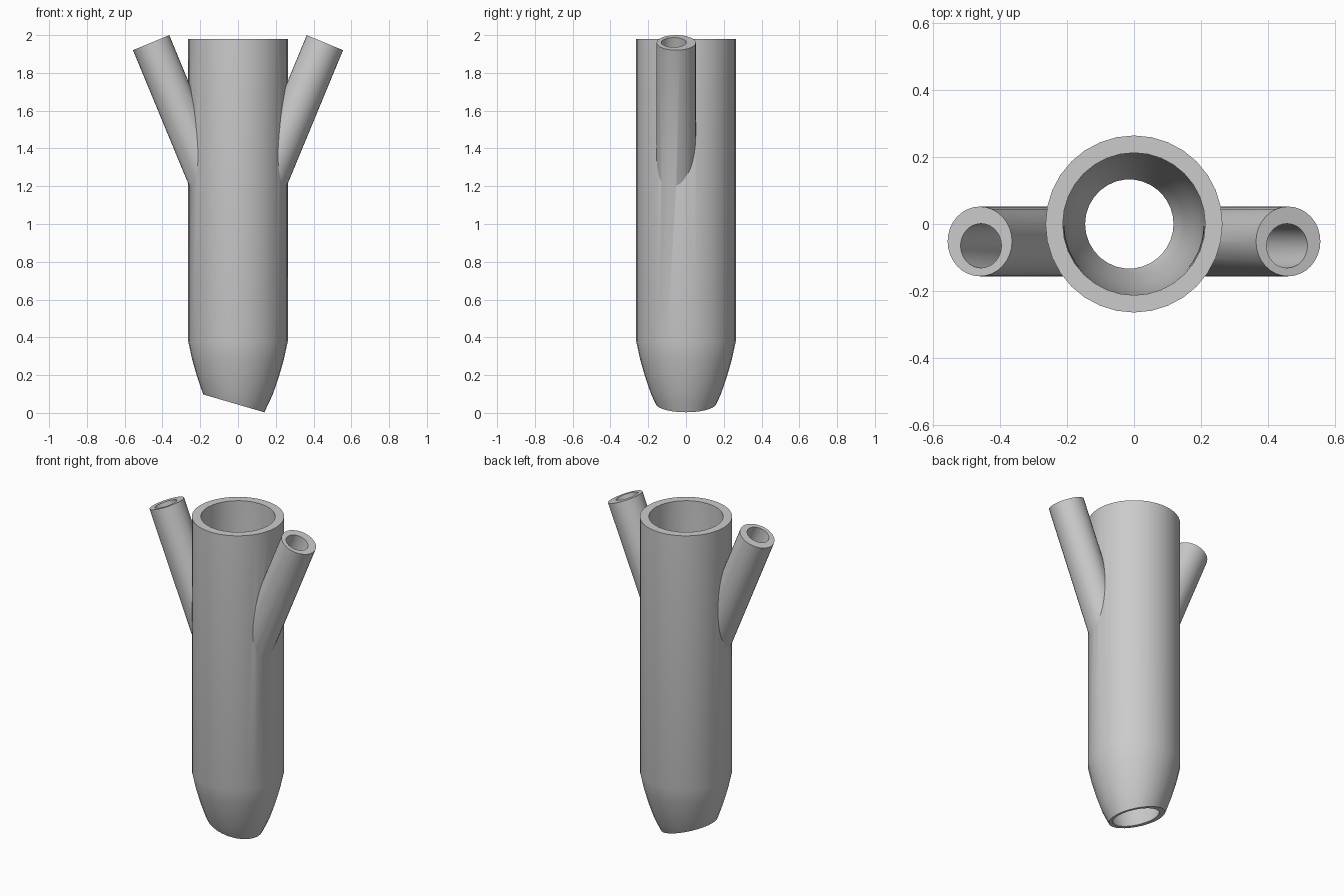
import bpy, bmesh, math
from mathutils import Matrix, Vector

cube = bpy.data.objects.get("Cube")
if cube:
    bpy.data.objects.remove(cube, do_unlink=True)

grey = bpy.data.materials.new("plain grey")
grey.use_nodes = True
colour = (0.6, 0.6, 0.6, 1)
grey.diffuse_color = colour
grey.node_tree.nodes["Principled BSDF"].inputs["Base Color"].default_value = colour

TILT = math.radians(22.5)


def finish(name, bm):
    bmesh.ops.recalc_face_normals(bm, faces=bm.faces)
    mesh = bpy.data.meshes.new(name)
    bm.to_mesh(mesh)
    bm.free()
    mesh.materials.append(grey)
    ob = bpy.data.objects.new(name, mesh)
    bpy.context.collection.objects.link(ob)
    return ob


def turned(name, profile, sides):
    """Solid of revolution from (radius, height) rings, capped at both ends."""
    bm = bmesh.new()
    rings = [[bm.verts.new((r * math.cos(a), r * math.sin(a), z))
              for a in (math.tau * i / sides for i in range(sides))]
             for r, z in profile]
    for low, high in zip(rings, rings[1:]):
        for i in range(sides):
            j = (i + 1) % sides
            bm.faces.new((low[i], low[j], high[j], high[i]))
    bm.faces.new(rings[0][::-1])
    bm.faces.new(rings[-1])
    return finish(name, bm)


def rod(name, radius, top, side, above, length):
    """Tilted cylinder running down and inward from the point top."""
    bm = bmesh.new()
    bmesh.ops.create_cone(bm, cap_ends=True, segments=32, radius1=radius,
                          radius2=radius, depth=length + above)
    shift = Matrix.Translation((0, 0, (above - length) / 2))
    place = Matrix.Translation(Vector((side * top[0], top[1], top[2])))
    bm.transform(place @ Matrix.Rotation(side * TILT, 4, 'Y') @ shift)
    return finish(name, bm)


def combine(target, tool, operation):
    mod = target.modifiers.new(operation.lower(), 'BOOLEAN')
    mod.object, mod.operation, mod.solver = tool, operation, 'EXACT'
    bpy.context.view_layer.objects.active = target
    bpy.ops.object.modifier_apply(modifier=mod.name)
    bpy.data.objects.remove(tool, do_unlink=True)


# Main barrel with tapered nose
body = turned("nozzle_body", [(0.118, -0.04), (0.14, 0.005), (0.162, 0.05), (0.185, 0.1),
                              (0.216, 0.19), (0.242, 0.28), (0.264, 0.38), (0.264, 1.98)], 32)

# Angled side tubes
for side, label in ((1, "left"), (-1, "right")):
    combine(body, rod(label + "_side_tube", 0.104, (0.46, -0.052, 1.96), side, 0, 1.0), 'UNION')

# Central bore narrowing to the outlet
combine(body, turned("bore_cutter", [(0.1, -0.06), (0.118, 0.01), (0.135, 0.05), (0.15, 0.1),
                                     (0.18, 0.24), (0.204, 0.38), (0.213, 2.1)], 32), 'DIFFERENCE')

# Side passages running into the bore
for side in (1, -1):
    combine(body, rod("passage_cutter", 0.066, (0.456, -0.065, 1.96), side, 0.1, 1.0), 'DIFFERENCE')

# Slanted cut across the tip
bm = bmesh.new()
bmesh.ops.create_cube(bm, size=1)
slope = math.atan2(0.095, 0.325)
bm.transform(Matrix.Translation((0.14, 0, 0.003)) @ Matrix.Rotation(slope, 4, 'Y')
             @ Matrix.Translation((0, 0, -0.5)))
combine(body, finish("tip_cutter", bm), 'DIFFERENCE')

bpy.ops.object.select_all(action='DESELECT')
body.select_set(True)
bpy.context.view_layer.objects.active = body
bpy.ops.object.shade_smooth_by_angle(angle=math.radians(25))
